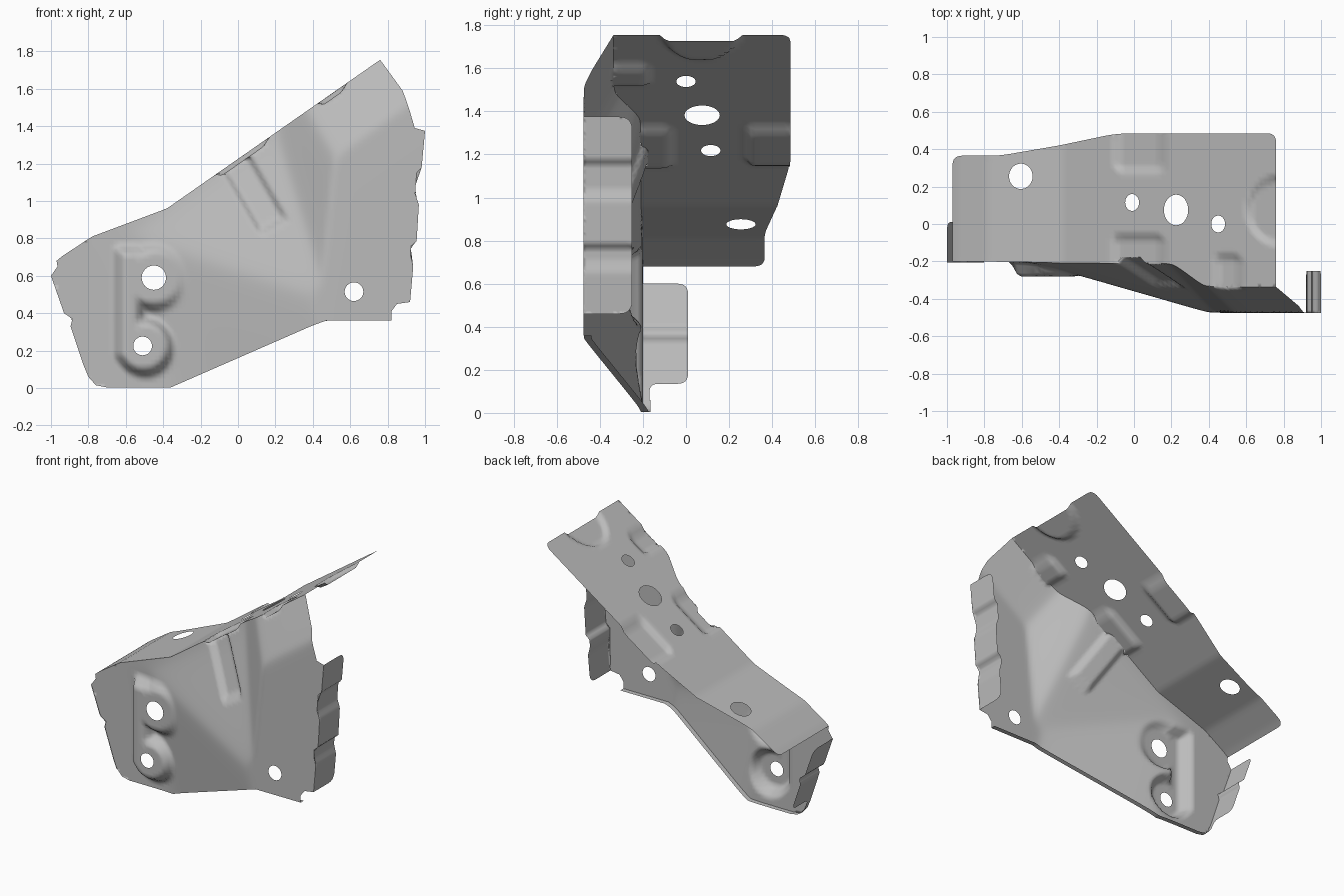
import bpy, bmesh, math
from mathutils import Vector
from mathutils.geometry import delaunay_2d_cdt

if "Cube" in bpy.data.objects:
    bpy.data.objects.remove(bpy.data.objects["Cube"])

steel = bpy.data.materials.new("grey_steel")
steel.use_nodes = True
GREY = (0.5, 0.5, 0.5, 1)
steel.diffuse_color = GREY
steel.node_tree.nodes["Principled BSDF"].inputs["Base Color"].default_value = GREY


# ---- helpers -------------------------------------------------------------
def interp(table, t):
    """Piecewise linear lookup."""
    for (a, fa), (b, fb) in zip(table, table[1:]):
        if t <= b:
            return fa + (fb - fa) * max(0, (t - a) / (b - a))
    return table[-1][1]


def smax(a, b, k=0.02):
    return 0.5 * (a + b + math.hypot(a - b, k))


def smin(a, b, k=0.02):
    return -smax(-a, -b, k)


def smooth(t):
    t = min(1, max(0, t))
    return t * t * (3 - 2 * t)


def box(u, v, cu, cv, hu, hv, r=0.05):
    """Depth inside a rounded rectangle."""
    a, b = abs(u - cu) - hu + r, abs(v - cv) - hv + r
    return r - math.hypot(max(a, 0), max(b, 0)) - min(max(a, b), 0)


def disc(u, v, cu, cv, r):
    return r - math.hypot(u - cu, v - cv)


def rounded(points):
    """Outline from corners; a third value rounds the corner."""
    out = []
    for i, p in enumerate(points):
        c = Vector(p[:2])
        if len(p) < 3:
            out.append(c)
            continue
        a = Vector(points[i - 1][:2])
        b = Vector(points[(i + 1) % len(points)][:2])
        a = c + (a - c).normalized() * p[2]
        b = c + (b - c).normalized() * p[2]
        for j in range(7):
            t = j / 6
            out.append(a * (1 - t) ** 2 + c * 2 * t * (1 - t) + b * t * t)
    return out


def inside(p, poly):
    hit = False
    for a, b in zip(poly, poly[1:] + poly[:1]):
        if (a.y > p.y) != (b.y > p.y):
            if p.x < a.x + (p.y - a.y) / (b.y - a.y) * (b.x - a.x):
                hit = not hit
    return hit


def panel(name, corners, place, holes=(), step=0.022, flip=False):
    """Sheet trimmed to an outline with elliptical holes, shaped by place(u, v)."""
    base = rounded(corners)
    outline = []
    for a, b in zip(base, base[1:] + base[:1]):
        n = max(1, math.ceil((b - a).length / step))
        outline += [a.lerp(b, i / n) for i in range(n)]

    def solid(p, grow=1.0):
        in_hole = any(math.hypot((p.x - x) / rx, (p.y - y) / ry) < grow for x, y, rx, ry in holes)
        return not in_hole and inside(p, base)

    pts, edges = [], []
    rings = [outline]
    for x, y, rx, ry in holes:
        turns = [math.tau * i / 32 for i in range(32)]
        rings.append([Vector((x + rx * math.cos(t), y + ry * math.sin(t))) for t in turns])
    for ring in rings:
        s, n = len(pts), len(ring)
        pts += ring
        edges += [(s + i, s + (i + 1) % n) for i in range(n)]
    us, vs = [p.x for p in base], [p.y for p in base]
    for i in range(1, int((max(us) - min(us)) / step) + 1):
        for j in range(1, int((max(vs) - min(vs)) / step) + 1):
            p = Vector((min(us) + i * step, min(vs) + j * step))
            if solid(p, 1.1):
                pts.append(p)
    verts, _, tris = delaunay_2d_cdt(pts, edges, [], 0, 1e-4)[:3]
    bm = bmesh.new()
    bv = [bm.verts.new(place(p.x, p.y)) for p in verts]
    for t in tris:
        if solid(sum((verts[i] for i in t), Vector((0, 0))) / 3):
            bm.faces.new([bv[i] for i in (reversed(t) if flip else t)])
    bmesh.ops.delete(bm, geom=[v for v in bm.verts if not v.link_faces], context="VERTS")
    for f in bm.faces:
        f.smooth = True
    mesh = bpy.data.meshes.new(name)
    bm.to_mesh(mesh)
    bm.free()
    mesh.materials.append(steel)
    obj = bpy.data.objects.new(name, mesh)
    bpy.context.collection.objects.link(obj)
    return obj


# ---- edge profiles -------------------------------------------------------
TOP = [(-0.97, 0.68), (-0.94, 0.705), (-0.78, 0.81), (-0.38, 0.96), (0.76, 1.755)]
BOTTOM = [(-0.8, 0.06), (-0.76, 0.015), (-0.7, 0.003), (-0.36, 0.003),
          (0.4, 0.335), (0.47, 0.36), (0.82, 0.36)]
# side profiles: height, then x
LEFT = [(0.12, -0.825), (0.33, -0.895), (0.37, -0.885), (0.4, -0.93), (0.6, -1.0)]
RIGHT = [(0.46, 0.92), (0.65, 0.937), (0.71, 0.922), (0.76, 0.925), (0.785, 0.955),
         (0.98, 0.967), (1.04, 0.947), (1.15, 0.955), (1.18, 0.982), (1.375, 1.0)]


# ---- pressed shape of the upright web -------------------------------------
def web_y(x, z):
    d = (x + 0.38) * 0.573 - (z - 0.96) * 0.82      # distance below the top fold
    lower = -0.2 - 0.09 * z - 0.318 * (x + 0.35)
    upper = -0.2 - 0.342 * d
    step = -0.2 - 0.837 * (x - 0.2) + 0.08 * (z - 1.37)
    shoulder = -0.335 - 0.5 * d
    y = smin(upper, smax(step, shoulder))
    y = smin(-0.2, smax(smax(lower, y), -0.475, 0.008))
    # raised pads round the two left holes
    pad = max(disc(x, z, -0.45, 0.59, 0.19), disc(x, z, -0.5, 0.22, 0.17),
              box(x, z, -0.58, 0.45, 0.09, 0.32))
    y = min(y, y + (-0.28 - y) * smooth(pad / 0.06))
    # slanted stiffening channel
    s, t = x - 0.005, z - 1.18
    across, along = 0.863 * s + 0.506 * t, 0.506 * s - 0.863 * t
    return y + 0.035 * smooth(box(across, along, 0, 0.1, 0.095, 0.28, 0.03) / 0.04)


# ---- pressed shape of the top flange --------------------------------------
def top_z(x, y):
    depth = max(box(x, y, 0.025, -0.2, 0.145, 0.15), box(x, y, 0.505, -0.3, 0.08, 0.145),
                box(x, y, 0.03, 0.42, 0.14, 0.15), disc(x, y, 0.79, 0.07, 0.195))
    return interp(TOP, x) - 0.028 * smooth(depth / 0.035)


def place_web(x, z):
    y = web_y(x, z)
    return x, y, min(z, top_z(x, y))


web_outline = BOTTOM + [(0.82, 0.41), (0.85, 0.45)]
web_outline += [(x, z) for z, x in RIGHT]
web_outline += [(0.945, 1.39), (0.91, 1.51, 0.05), (0.88, 1.59)]
web_outline += TOP[::-1] + [(-0.965, 0.65)]
web_outline += [(x, z) for z, x in LEFT[::-1]]
panel("upright_web", web_outline, place_web,
      [(-0.45, 0.59, 0.065, 0.065), (-0.51, 0.225, 0.05, 0.05), (0.62, 0.515, 0.05, 0.05)])

# front edge of the flange follows the web
fold = []
for i in range(70):
    x = -0.97 + 1.73 * i / 69
    fold.append((x, web_y(x, interp(TOP, x))))
panel("top_flange",
      fold + [(0.76, 0.485, 0.05), (-0.09, 0.485, 0.08), (-0.4, 0.42), (-0.72, 0.365, 0.06),
              (-0.97, 0.365, 0.05)],
      lambda x, y: (x, y, top_z(x, y)),
      [(-0.605, 0.255, 0.063, 0.068), (-0.01, 0.115, 0.037, 0.045),
       (0.225, 0.075, 0.065, 0.082), (0.45, 0, 0.037, 0.045)])

# ---- side flanges and bottom lip -------------------------------------------
panel("right_flange",
      [(-0.475, 0.46), (-0.25, 0.46, 0.06), (-0.25, 1.375, 0.06), (-0.475, 1.375)],
      lambda y, z: (interp(RIGHT, z), y, z), step=0.015)
panel("left_flange",
      [(-0.205, 0.06), (-0.17, 0.06), (-0.17, 0.135, 0.04), (0.01, 0.135, 0.05),
       (0.01, 0.6, 0.05), (-0.205, 0.6)],
      lambda y, z: (interp(LEFT, z) if z > 0.12 else -0.825 + (0.12 - z) * 0.4, y, z),
      step=0.015, flip=True)


def place_lip(x, t):
    z = interp(BOTTOM, x)
    return x, web_y(x, z) + t, z


panel("bottom_lip", [(-0.8, 0), (0.82, 0), (0.82, 0.035), (-0.8, 0.035)],
      place_lip, step=0.0175, flip=True)
